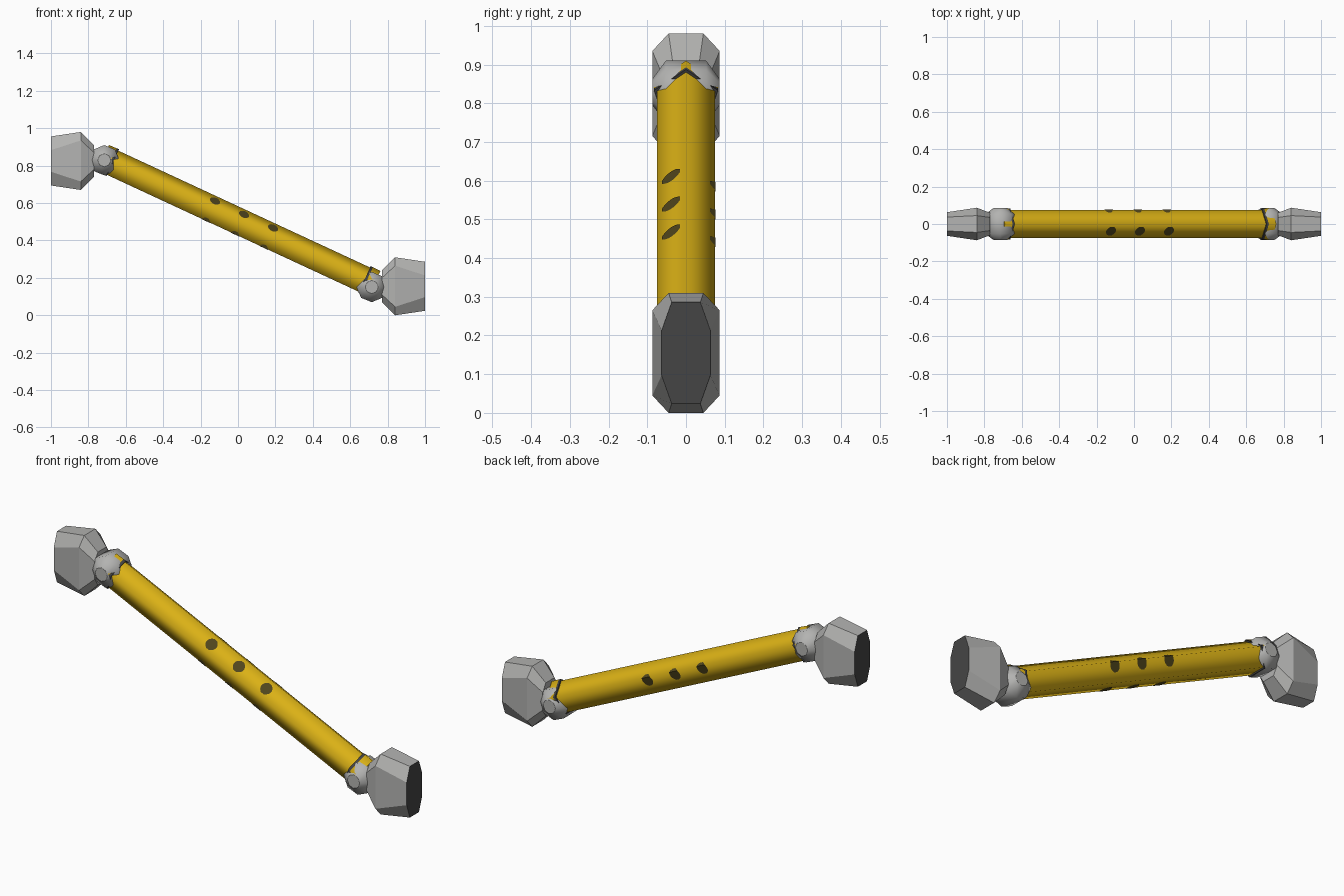
import bpy, bmesh, math
from mathutils import Matrix, Vector

if "Cube" in bpy.data.objects:
    bpy.data.objects.remove(bpy.data.objects["Cube"])

ANGLE = math.radians(24.9)
MID = 0.49


def material(name, rgb):
    m = bpy.data.materials.new(name)
    m.diffuse_color = (*rgb, 1)
    m.use_nodes = True
    m.node_tree.nodes["Principled BSDF"].inputs["Base Color"].default_value = m.diffuse_color
    return m


YELLOW = material("yellow", (0.72, 0.45, 0.008))
GREY = material("light_grey", (0.45, 0.45, 0.44))
DARK = material("dark_grey", (0.06, 0.06, 0.06))
SPOT = material("dark_olive", (0.08, 0.06, 0.012))


def loft(name, rings, mats, matrix, caps=(True, True), smooth=False, bands=None):
    """Skin a list of equal-length rings; bands/caps give material slots."""
    bm = bmesh.new()
    loops = [[bm.verts.new(p) for p in r] for r in rings]
    n = len(rings[0])
    for i, (a, b) in enumerate(zip(loops, loops[1:])):
        for j in range(n):
            f = bm.faces.new((a[j], a[(j + 1) % n], b[(j + 1) % n], b[j]))
            f.smooth = smooth
            f.material_index = bands[i] if bands else 0
    for cap, ring in zip(caps, (loops[0], loops[-1])):
        if cap is not False:
            f = bm.faces.new(ring)
            f.material_index = cap if cap is not True else 0
    bmesh.ops.recalc_face_normals(bm, faces=bm.faces)
    bm.transform(matrix)
    if matrix.determinant() < 0:
        bmesh.ops.reverse_faces(bm, faces=bm.faces)
    return finish(name, bm, mats)


def finish(name, bm, mats):
    me = bpy.data.meshes.new(name)
    bm.to_mesh(me)
    bm.free()
    for m in mats:
        me.materials.append(m)
    ob = bpy.data.objects.new(name, me)
    bpy.context.collection.objects.link(ob)
    return ob


def pentagon(s, r):
    return [(s, r * math.cos(a), r * math.sin(a))
            for a in (math.radians(90 + 72 * k) for k in range(5))]


def octagon(x, y, z, flat_y, side_z):
    return [(x, y, -side_z), (x, y, side_z), (x, flat_y, z), (x, -flat_y, z),
            (x, -y, side_z), (x, -y, -side_z), (x, -flat_y, -z), (x, flat_y, -z)]


def ball_ring(y, r):
    return [(r * math.cos(math.pi * k / 4), y, r * math.sin(math.pi * k / 4)) for k in range(8)]


# sloping five-sided bar
bar_frame = Matrix.Translation((0, 0, 0.496)) @ Matrix.Rotation(ANGLE, 4, 'Y')
BAR_R = 0.079
loft("bar", [pentagon(-0.775, BAR_R), pentagon(0.775, BAR_R)], [YELLOW], bar_frame,
     smooth=True)

for side, label in ((1, "right"), (-1, "left")):
    # collar with a dark lip at each bar end
    loft(label + "_collar",
         [pentagon(side * s, r) for s, r in ((0.742, 0.087), (0.755, 0.087), (0.80, 0.085))],
         [YELLOW, DARK], bar_frame, caps=(1, 0), smooth=True, bands=(1, 0))

    # faceted ball joint
    loft(label + "_ball",
         [ball_ring(y, r) for y, r in ((-0.086, 0.035), (-0.052, 0.081),
                                       (0.052, 0.081), (0.086, 0.035))],
         [GREY], Matrix.Translation((side * 0.715, 0, MID - side * 0.339)), smooth=True)

    # end block with dark outer face
    flip = Matrix.Diagonal((side, 1, 1, 1))
    loft(label + "_end_block",
         [octagon(0.77, 0.060, 0.085, 0.035, 0.045),
          octagon(0.84, 0.087, 0.155, 0.045, 0.110),
          octagon(1.00, 0.063, 0.131, 0.037, 0.058)],
         [GREY, DARK], Matrix.Translation((0, 0, MID - side * 0.335)) @ flip, caps=(0, 1))


# spots wrapped on the bar, three rows of three
def bar_radius(deg):
    off = (deg - 90) % 72 - 36
    return BAR_R * math.cos(math.radians(36)) / math.cos(math.radians(off)) + 0.0015


bm = bmesh.new()
for row in (126, 6, -114):
    for s in (-0.16, 0.011, 0.182):
        strip = []
        for k in range(-24, 25, 6):
            w = max(0.029 * math.sqrt(1 - (k / 24) ** 2), 0.009)
            r, a = bar_radius(row + k), math.radians(row + k)
            strip.append([bm.verts.new((s + d, r * math.cos(a), r * math.sin(a)))
                          for d in (-w, w)])
        for p, q in zip(strip, strip[1:]):
            f = bm.faces.new((p[0], p[1], q[1], q[0]))
            f.normal_update()
            c = f.calc_center_median()
            if f.normal.dot(Vector((0, c.y, c.z))) < 0:
                f.normal_flip()
bm.transform(bar_frame)
finish("spots", bm, [SPOT])
